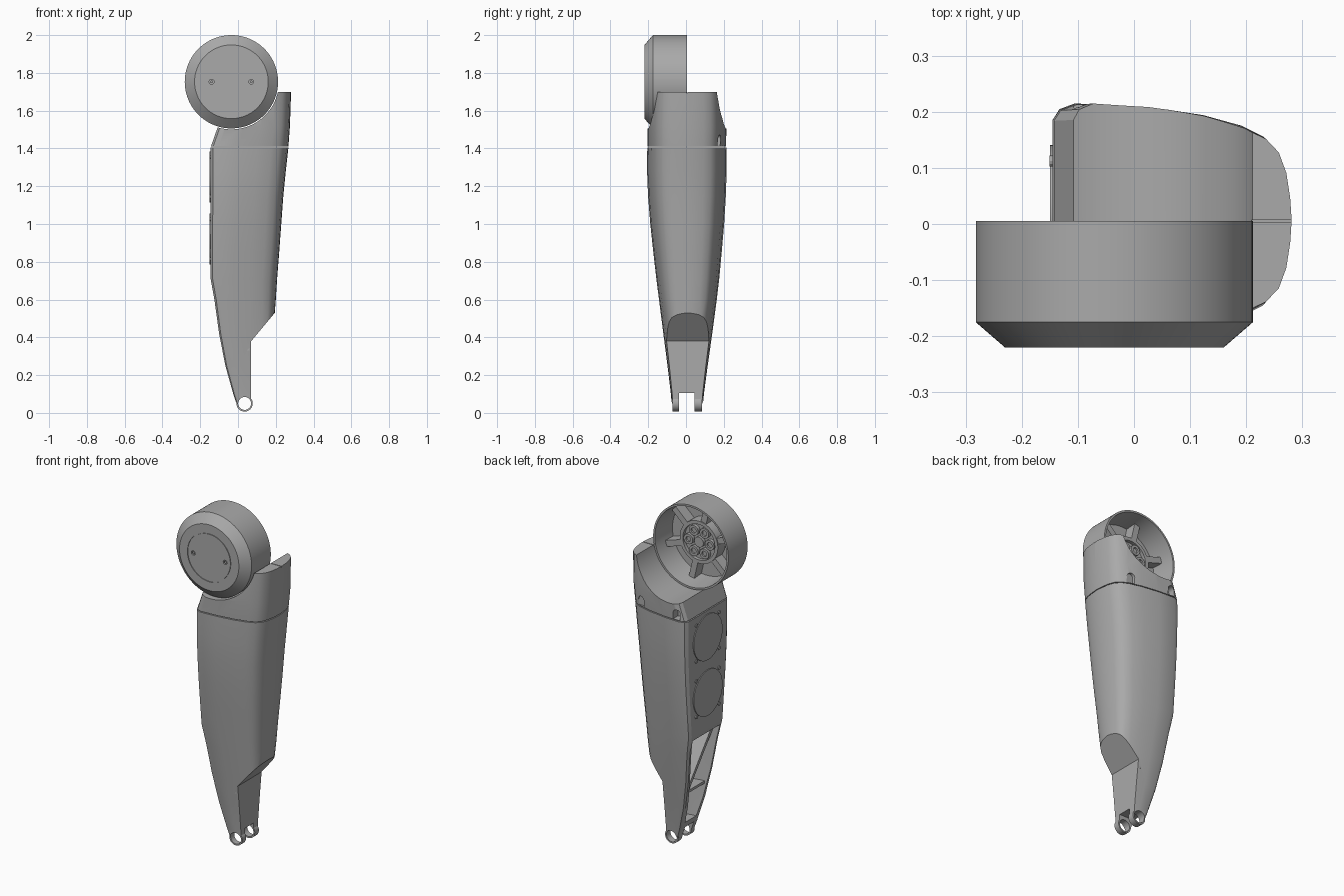
import bpy, bmesh, math
from mathutils import Matrix, Vector

if "Cube" in bpy.data.objects:
    bpy.data.objects.remove(bpy.data.objects["Cube"])

grey = bpy.data.materials.new("mid_grey")
grey.use_nodes = True
grey.diffuse_color = (0.4, 0.4, 0.4, 1)
grey.node_tree.nodes["Principled BSDF"].inputs["Base Color"].default_value = (0.4, 0.4, 0.4, 1)


def finish(name, bm):
    bmesh.ops.recalc_face_normals(bm, faces=bm.faces[:])
    mesh = bpy.data.meshes.new(name)
    bm.to_mesh(mesh)
    bm.free()
    obj = bpy.data.objects.new(name, mesh)
    bpy.context.collection.objects.link(obj)
    mesh.materials.append(grey)
    return obj


def skin(name, rings, wrap=False):
    """Bridge equal rings of points; cap the ends or wrap round."""
    bm = bmesh.new()
    vs = [[bm.verts.new(p) for p in ring] for ring in rings]
    n = len(vs[0])
    for a, b in zip(vs, vs[1:] + vs[:1] if wrap else vs[1:]):
        for i in range(n):
            j = (i + 1) % n
            bm.faces.new((a[i], a[j], b[j], b[i]))
    if not wrap:
        bm.faces.new(vs[0])
        bm.faces.new(vs[-1])
    bmesh.ops.remove_doubles(bm, verts=bm.verts[:], dist=1e-5)
    return finish(name, bm)


def prism(name, pts, y0, y1):
    return skin(name, [[(x, y, z) for x, z in pts] for y in (y0, y1)])


def box(name, lo, hi):
    return prism(name, [(lo[0], lo[2]), (hi[0], lo[2]), (hi[0], hi[2]), (lo[0], hi[2])], lo[1], hi[1])


def cylinder(name, centre, r, depth, axis="Y", segs=48):
    bm = bmesh.new()
    turn = Matrix.Rotation(math.pi / 2, 4, axis) if axis != "Z" else Matrix()
    turn = Matrix.Rotation(math.pi / 2, 4, "X" if axis == "Y" else "Y") if axis != "Z" else turn
    bmesh.ops.create_cone(bm, cap_ends=True, segments=segs, radius1=r, radius2=r,
                          depth=depth, matrix=Matrix.Translation(centre) @ turn)
    return finish(name, bm)


def combine(target, tool, op="DIFFERENCE"):
    mod = target.modifiers.new("cut", "BOOLEAN")
    mod.operation, mod.object, mod.solver = op, tool, "EXACT"
    bpy.context.view_layer.objects.active = target
    bpy.ops.object.modifier_apply(modifier=mod.name)
    bpy.data.objects.remove(tool)


def smooth(obj, angle=28):
    bpy.ops.object.select_all(action="DESELECT")
    obj.select_set(True)
    bpy.context.view_layer.objects.active = obj
    bpy.ops.object.shade_smooth_by_angle(angle=math.radians(angle))


# Shell cross-section: flat at the -x side, rounded at the +x side
HALF = [(0, .86), (.03, .95), (.1, 1), (.35, .97), (.6, .9), (.78, .81), (.88, .72),
        (.94, .6), (.975, .42), (.993, .2)]
SECTION = HALF + [(1, 0)] + [(u, -v) for u, v in reversed(HALF)]


def loft(name, rows):
    rings = []
    for z, x0, x1, y0, y1 in rows:
        mid, half = (y0 + y1) / 2, (y1 - y0) / 2
        rings.append([(x0 + u * (x1 - x0), mid + v * half, z) for u, v in SECTION])
    return skin(name, rings)


# Main shell, rows of z, x range, y range
body = loft("leg_shell", [
    (.05, -.008, .15, -.076, .09), (.1, -.025, .155, -.08, .095), (.25, -.067, .17, -.098, .115),
    (.42, -.1, .186, -.12, .139), (.6, -.125, .2, -.143, .163), (.71, -.145, .207, -.157, .176),
    (.85, -.145, .218, -.173, .189), (1, -.145, .229, -.189, .202), (1.15, -.145, .24, -.201, .211),
    (1.28, -.145, .253, -.206, .215), (1.406, -.145, .267, -.205, .214)])
combine(body, prism("heel_cutter", [(.07, -.1), (.07, .38), (.32, .68), (.6, .68), (.6, -.1)], -.4, .4))

# Open lower channel, facing -x
cavity = loft("channel_cutter", [
    (.14, -.4, .05, -.058, .073), (.42, -.4, .05, -.103, .122), (.68, -.4, .05, -.132, .152)])
combine(body, cavity)

# Fork with two pierced lugs
combine(body, cylinder("lug", (.035, .007, .05), .043, .155), "UNION")
combine(body, cylinder("pin_cutter", (.035, 0, .05), .034, .5))
combine(body, box("fork_cutter", (-.3, -.036, -.1), (.3, .046, .105)))
smooth(body)

# Braces inside the channel
box("channel_cross_plate", (-.07, -.1, .33), (.06, .118, .345))
skin("channel_diagonal_brace", [[(x, -.135, .68), (x, -.11, .68), (x + .03, .1, .34), (x + .03, .075, .34)]
                                for x in (-.1, .02)])

# Round covers with bolts on the flat side
for label, z in (("upper", 1.25), ("lower", .92)):
    smooth(cylinder(label + "_cover", (-.146, .006, z), .135, .008, "X"))
    for k in range(4):
        a = math.pi / 4 + k * math.pi / 2
        cylinder(label + "_cover_bolt", (-.147, .006 + .15 * math.cos(a), z + .15 * math.sin(a)),
                 .01, .008, "X", 12)

# Upper cap with a saddle for the motor
MX, MZ = -.035, 1.753
cap = loft("hip_cap", [(1.411, -.143, .267, -.204, .213), (1.52, -.105, .275, -.204, .215),
                       (1.7, -.1, .281, -.195, .208)])
combine(cap, cylinder("saddle_cutter", (MX, 0, MZ), .252, 1, segs=96))
combine(cap, box("seam_cutter", (.1, .003, 1.693), (.4, .007, 1.8)))
# Screw pockets on the rear
for x, z, r in ((-.085, 1.45, .022), (.17, 1.45, .022), (.235, 1.66, .018)):
    combine(cap, cylinder("pocket_cutter", (x, .21, z), r, .09, segs=24))
    combine(cap, box("pocket_slot_cutter", (x - r, .165, z - .036), (x + r, .26, z))
            if z < 1.5 else box("pocket_slot_cutter", (x - .01, .165, z), (x + .01, .26, z + .02)))
smooth(cap)

# Motor housing: turned profile of radius and y
profile = [(0, -.22), (.139, -.22), (.139, -.216), (.143, -.216), (.143, -.22), (.195, -.22),
           (.247, -.175), (.247, .005), (.236, .005), (.222, -.14), (.125, -.14), (.125, -.07),
           (.105, -.07), (.105, -.09), (0, -.09)]
N = 96
motor = skin("motor_housing", [
    [(MX + r * math.cos(t), y, MZ + r * math.sin(t)) for r, y in profile]
    for t in (2 * math.pi * i / N for i in range(N))], wrap=True)
for x in (MX - .105, MX + .105):
    combine(motor, cylinder("face_hole_cutter", (x, -.22, MZ), .013, .02, segs=20))
    cylinder("face_screw", (x, -.214, MZ), .007, .01, segs=12)
smooth(motor)

# Spokes between hub and rim
for k in range(6):
    spoke = box("motor_spoke", (.115, -.142, -.018), (.229, -.075, .018))
    spoke.data.transform(Matrix.Translation((MX, 0, MZ)) @ Matrix.Rotation(k * math.pi / 3 + .3, 4, "Y"))

# Gears set in the hub
smooth(cylinder("sun_gear", (MX, -.085, MZ), .03, .03, segs=24))
for k in range(6):
    a = k * math.pi / 3
    x, z = MX + .07 * math.cos(a), MZ + .07 * math.sin(a)
    gear = cylinder("planet_gear", (x, -.085, z), .03, .03, segs=24)
    combine(gear, cylinder("gear_bore_cutter", (x, -.07, z), .016, .02, segs=16))
    smooth(gear)
